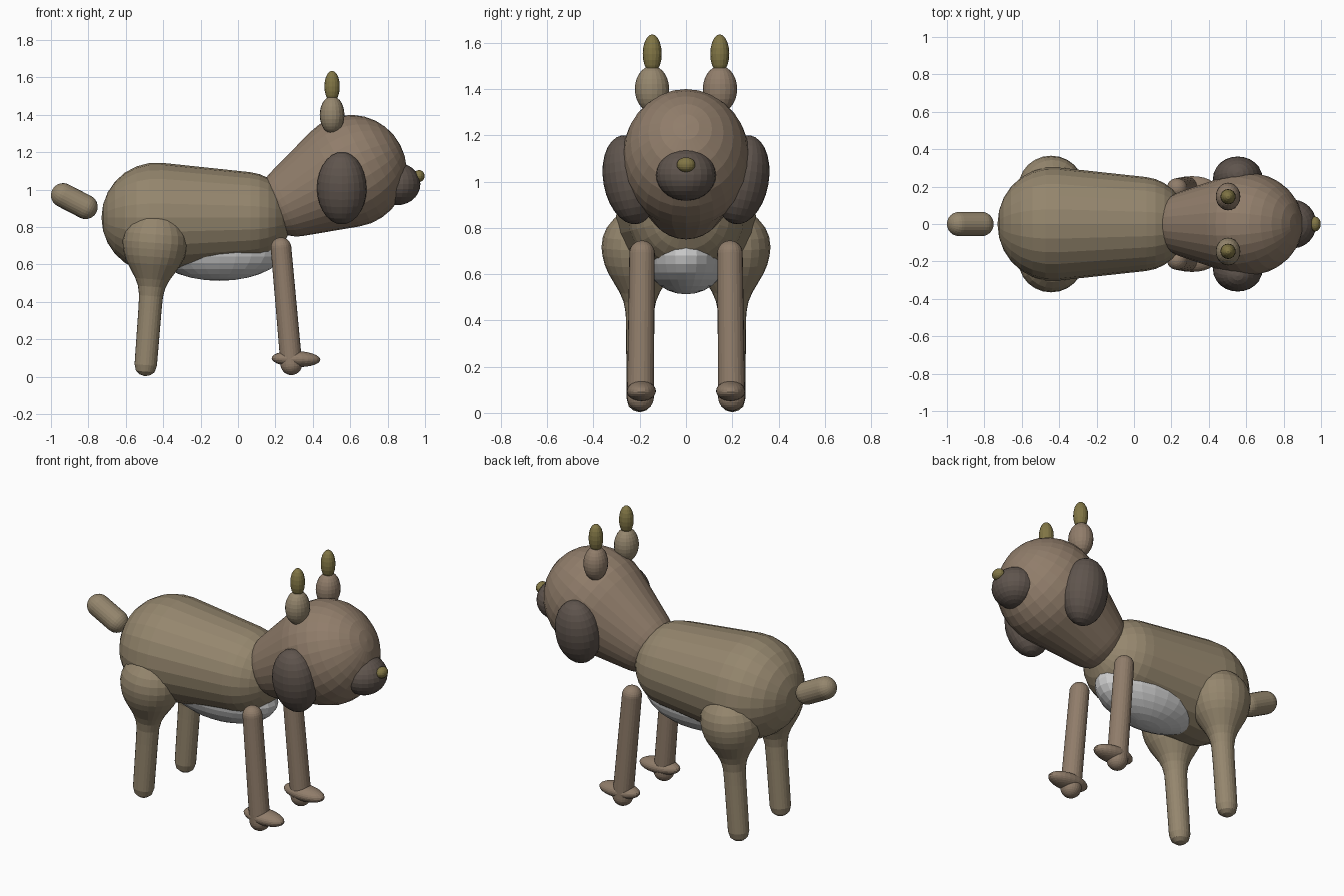
import bpy, bmesh
from math import sin, cos, pi, asin, radians
from mathutils import Vector, Matrix

if "Cube" in bpy.data.objects:
    bpy.data.objects.remove(bpy.data.objects["Cube"])


def material(name, rgb):
    m = bpy.data.materials.new(name)
    m.diffuse_color = (*rgb, 1)
    m.use_nodes = True
    m.node_tree.nodes["Principled BSDF"].inputs["Base Color"].default_value = m.diffuse_color
    return m


TAN = material("tan", (0.30, 0.24, 0.155))
BROWN = material("brown", (0.28, 0.205, 0.145))
DARK = material("dark_brown", (0.115, 0.09, 0.075))
GOLD = material("gold", (0.22, 0.18, 0.06))


def finish(name, bm, mat):
    bmesh.ops.recalc_face_normals(bm, faces=bm.faces)
    me = bpy.data.meshes.new(name)
    bm.to_mesh(me)
    bm.free()
    if mat:
        me.materials.append(mat)
    ob = bpy.data.objects.new(name, me)
    bpy.context.collection.objects.link(ob)
    return ob


def ellipsoid(name, center, radii, mat, tilt=(0, 0), seg=24, rings=14):
    """UV sphere scaled to radii; tilt = degrees about x and y."""
    bm = bmesh.new()
    m = (Matrix.Translation(center) @ Matrix.Rotation(radians(tilt[0]), 4, 'X')
         @ Matrix.Rotation(radians(tilt[1]), 4, 'Y') @ Matrix.Diagonal((*radii, 1)))
    bmesh.ops.create_uvsphere(bm, u_segments=seg, v_segments=rings, radius=1, matrix=m)
    return finish(name, bm, mat)


def lathe(name, start, end, profile, mat, squash=1.0, seg=24):
    """Revolve (distance, radius) points about the start-end axis; squash scales y."""
    start, end = Vector(start), Vector(end)
    d = (end - start).normalized()
    u = Vector((0, 1, 0))
    u = (u - d * u.dot(d)).normalized()
    v = d.cross(u)
    bm = bmesh.new()
    rows = []
    for t, r in profile:
        c = start + d * t
        if r < 1e-5:
            rows.append([bm.verts.new(c)] * seg)
        else:
            rows.append([bm.verts.new(c + r * (u * squash * cos(2 * pi * k / seg)
                                               + v * sin(2 * pi * k / seg)))
                         for k in range(seg)])
    for a, b in zip(rows, rows[1:]):
        for k in range(seg):
            n = (k + 1) % seg
            quad = list(dict.fromkeys((a[k], a[n], b[n], b[k])))
            bm.faces.new(quad)
    return finish(name, bm, mat)


def capsule(name, start, end, r0, r1, mat, squash=1.0, seg=24, cap=7):
    """Two spheres joined by their tangent cone."""
    length = (Vector(end) - Vector(start)).length
    a = asin((r0 - r1) / length)
    prof = []
    for i in range(cap + 1):
        w = -pi / 2 + (pi / 2 + a) * i / cap
        prof.append((r0 * sin(w), r0 * cos(w)))
    low = prof[-1]
    high = (length + r1 * sin(a), r1 * cos(a))
    for f in (0.25, 0.5, 0.75):
        prof.append(tuple(p + (q - p) * f for p, q in zip(low, high)))
    for i in range(cap + 1):
        w = a + (pi / 2 - a) * i / cap
        prof.append((length + r1 * sin(w), r1 * cos(w)))
    return lathe(name, start, end, prof, mat, squash, seg)


# Torso, belly and tail
capsule("body", (-0.435, 0, 0.85), (0.04, 0, 0.85), 0.295, 0.245, TAN, 1.03)
ellipsoid("belly", (-0.1, 0, 0.68), (0.35, 0.18, 0.167), None)
capsule("tail", (-0.935, 0, 0.97), (-0.815, 0, 0.908), 0.065, 0.065, TAN)

# Neck and head in one tapered form
capsule("head", (0.315, 0, 0.95), (0.602, 0, 1.10), 0.2, 0.3, BROWN, 0.92, 28, 9)

# Muzzle and nose
ellipsoid("muzzle", (0.85, 0, 1.03), (0.125, 0.13, 0.113), DARK)
ellipsoid("nose", (0.968, 0, 1.073), (0.03, 0.04, 0.032), GOLD, seg=16, rings=10)

# Bulging thigh running into a thin shin, measured up from the sole
thigh = [(0, 0), (0.008, 0.03), (0.025, 0.05), (0.06, 0.06), (0.2, 0.061), (0.35, 0.062),
         (0.43, 0.064), (0.48, 0.074), (0.52, 0.092), (0.56, 0.117), (0.60, 0.142),
         (0.64, 0.16), (0.68, 0.17), (0.715, 0.174), (0.76, 0.168), (0.80, 0.15),
         (0.84, 0.116), (0.865, 0.08), (0.88, 0.04), (0.886, 0)]

# Paired parts
for side, s in (("right", -1), ("left", 1)):
    lathe("rear_leg_" + side, (-0.498, 0.2 * s, 0.003), (-0.443, 0.2 * s, 0.72),
          thigh, TAN, 0.95)
    capsule("front_leg_" + side, (0.285, 0.197 * s, 0.067), (0.23, 0.19 * s, 0.69),
            0.058, 0.055, BROWN)
    ellipsoid("front_paw_" + side, (0.31, 0.193 * s, 0.095), (0.13, 0.063, 0.043), BROWN, (0, 2))
    ellipsoid("ear_" + side, (0.555, 0.243 * s, 1.008), (0.133, 0.115, 0.195), DARK, (-10 * s, 0))
    ellipsoid("horn_base_" + side, (0.503, 0.147 * s, 1.4), (0.066, 0.074, 0.1),
              TAN if s < 0 else BROWN, seg=20)
    ellipsoid("horn_tip_" + side, (0.503, 0.146 * s, 1.552), (0.041, 0.041, 0.084), GOLD,
              seg=16, rings=10)
